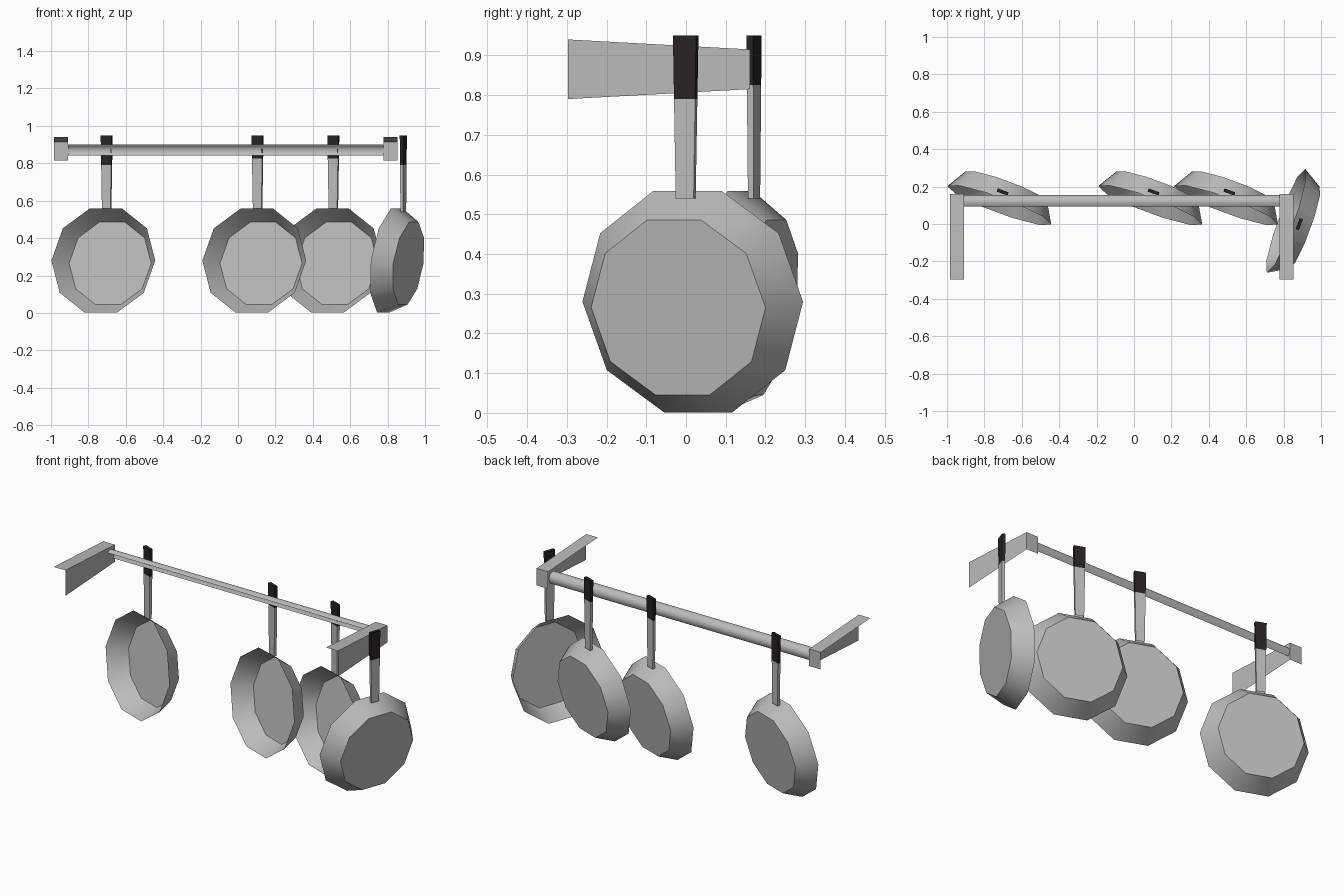
import bpy, bmesh, math
from mathutils import Matrix, Vector

cube = bpy.data.objects.get("Cube")
if cube:
    bpy.data.objects.remove(cube, do_unlink=True)


def make_material(name, color):
    mat = bpy.data.materials.new(name)
    mat.use_nodes = True
    mat.diffuse_color = color
    mat.node_tree.nodes["Principled BSDF"].inputs["Base Color"].default_value = color
    return mat


steel = make_material("grey_steel", (0.5, 0.5, 0.5, 1))
rubber = make_material("dark_grip", (0.024, 0.016, 0.016, 1))


def finish(bm, name, mat, matrix=Matrix(), smooth=False):
    mesh = bpy.data.meshes.new(name)
    bm.to_mesh(mesh)
    bm.free()
    mesh.materials.append(mat)
    if smooth:
        mesh.shade_smooth()
        mesh.set_sharp_from_angle(angle=math.radians(45))
    obj = bpy.data.objects.new(name, mesh)
    obj.matrix_world = matrix
    bpy.context.collection.objects.link(obj)
    return obj


def bridge(bm, first, second, closed=True):
    """Join two rows of points with quads; return both vertex rows."""
    a = [bm.verts.new(p) for p in first]
    b = [bm.verts.new(p) for p in second]
    n = len(a)
    for i in range(n if closed else n - 1):
        j = (i + 1) % n
        bm.faces.new((a[i], a[j], b[j], b[i]))
    return a, b


# Hanging pans: open ten-sided dish whose base points along local +x
SIDES = 10
TILT = Matrix.Rotation(math.radians(8), 4, 'Y')


def decagon(radius, depth):
    angles = [math.tau * k / SIDES for k in range(SIDES)]
    return [Vector((depth, radius * math.cos(a), radius * math.sin(a))) for a in angles]


def add_dish(name, place):
    bm = bmesh.new()
    rim, base = bridge(bm, decagon(0.296, 0), decagon(0.234, 0.106))
    bm.faces.new(base)
    finish(bm, name, steel, place @ Matrix.Translation((0, 0, 0.28)) @ TILT, True)


# Flat tapered handles, wider toward the top
HANDLE_LOW, HANDLE_TOP = 0.54, 0.95


def handle_section(z):
    f = (z - HANDLE_LOW) / (HANDLE_TOP - HANDLE_LOW)
    w, t = 0.024 + 0.007 * f, 0.0075 + 0.0015 * f
    return [(0.073 + sx * t, 0.008 + sy * w, z)
            for sx, sy in ((-1, -1), (1, -1), (1, 1), (-1, 1))]


def add_handle_part(name, place, low, high, mat, cap):
    bm = bmesh.new()
    bottom, top = bridge(bm, handle_section(low), handle_section(high))
    if cap:
        bm.faces.new(top)
    finish(bm, name, mat, place)


def add_pan(name, x, y, yaw, grip_low):
    place = Matrix.Translation((x, y, 0)) @ Matrix.Rotation(math.radians(yaw), 4, 'Z')
    add_dish(name + "_dish", place)
    add_handle_part(name + "_handle", place, HANDLE_LOW, grip_low, steel, False)
    add_handle_part(name + "_grip", place, grip_low, HANDLE_TOP, rubber, True)


add_pan("left_pan", -0.72, 0.10, 69.75, 0.79)
add_pan("middle_pan", 0.087, 0.10, 69.75, 0.825)
add_pan("right_pan", 0.492, 0.10, 69.75, 0.825)
add_pan("end_pan", 0.8125, 0.017, -20.25, 0.79)


# Rail: half-round channel facing up and back
def rail_section(x, steps=6, radius=0.036):
    angles = [math.radians(-45 + 180 * k / steps) for k in range(steps + 1)]
    return [(x, 0.12 + radius * math.cos(a), 0.867 + radius * math.sin(a)) for a in angles]


bm = bmesh.new()
bridge(bm, rail_section(-0.909), rail_section(0.778), closed=False)
finish(bm, "rail", steel, smooth=True)


# Brackets: tapered top, inner side and end plates
def add_bracket(name, x0, x1):
    bm = bmesh.new()
    front, back = -0.297, 0.161
    tip_low, tip_high, end_low, end_high = 0.79, 0.94, 0.815, 0.915
    side = [bm.verts.new(p) for p in ((x1, front, tip_low), (x1, back, end_low),
                                      (x1, back, end_high), (x1, front, tip_high))]
    far_low, far_high, far_tip = [bm.verts.new(p) for p in (
        (x0, back, end_low), (x0, back, end_high), (x0, front, tip_high))]
    bm.faces.new(side)
    bm.faces.new((side[3], side[2], far_high, far_tip))
    bm.faces.new((side[1], far_low, far_high, side[2]))
    finish(bm, name, steel)


add_bracket("right_bracket", -0.984, -0.909)
add_bracket("left_bracket", 0.778, 0.853)
